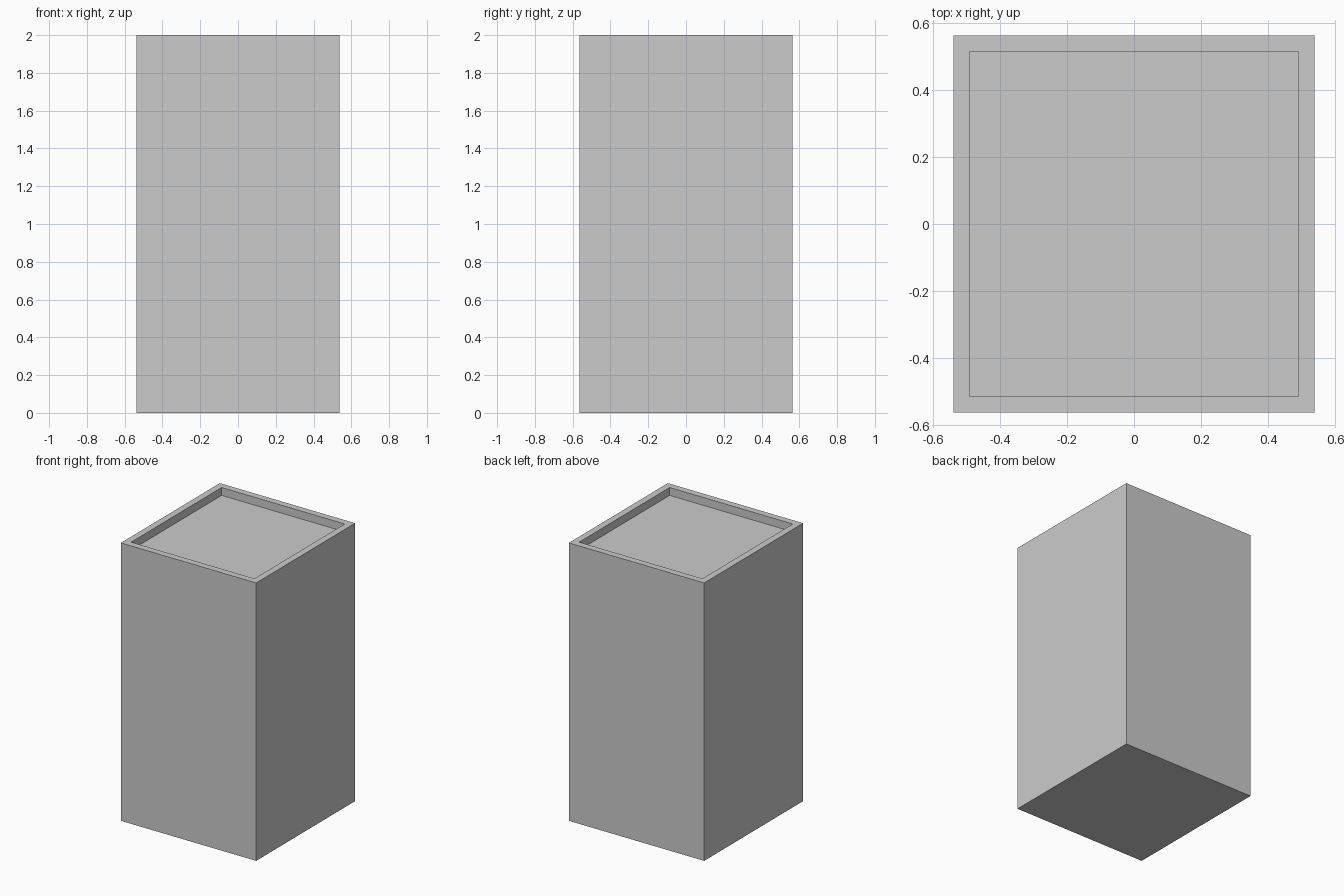
import bpy
import bmesh
from mathutils import Matrix

if "Cube" in bpy.data.objects:
    bpy.data.objects.remove(bpy.data.objects["Cube"])

WIDTH, DEPTH, HEIGHT = 1.077, 1.125, 2.0
RIM, RECESS = 0.048, 0.057

# Solid box body standing on the ground
bm = bmesh.new()
bmesh.ops.create_cube(bm, size=1, matrix=Matrix.Translation((0, 0, HEIGHT / 2))
                      @ Matrix.Diagonal((WIDTH, DEPTH, HEIGHT, 1)))

# Raised rim: inset the top, then extrude the panel down into the body
bm.normal_update()
top = max(bm.faces, key=lambda f: f.calc_center_median().z)
bmesh.ops.inset_region(bm, faces=[top], thickness=RIM, use_even_offset=True)
panel = bmesh.ops.extrude_discrete_faces(bm, faces=[top])["faces"][0]
bmesh.ops.translate(bm, verts=panel.verts, vec=(0, 0, -RECESS))
bmesh.ops.recalc_face_normals(bm, faces=bm.faces)

mesh = bpy.data.meshes.new("box_body")
bm.to_mesh(mesh)
bm.free()
bpy.context.collection.objects.link(bpy.data.objects.new("box_body", mesh))
